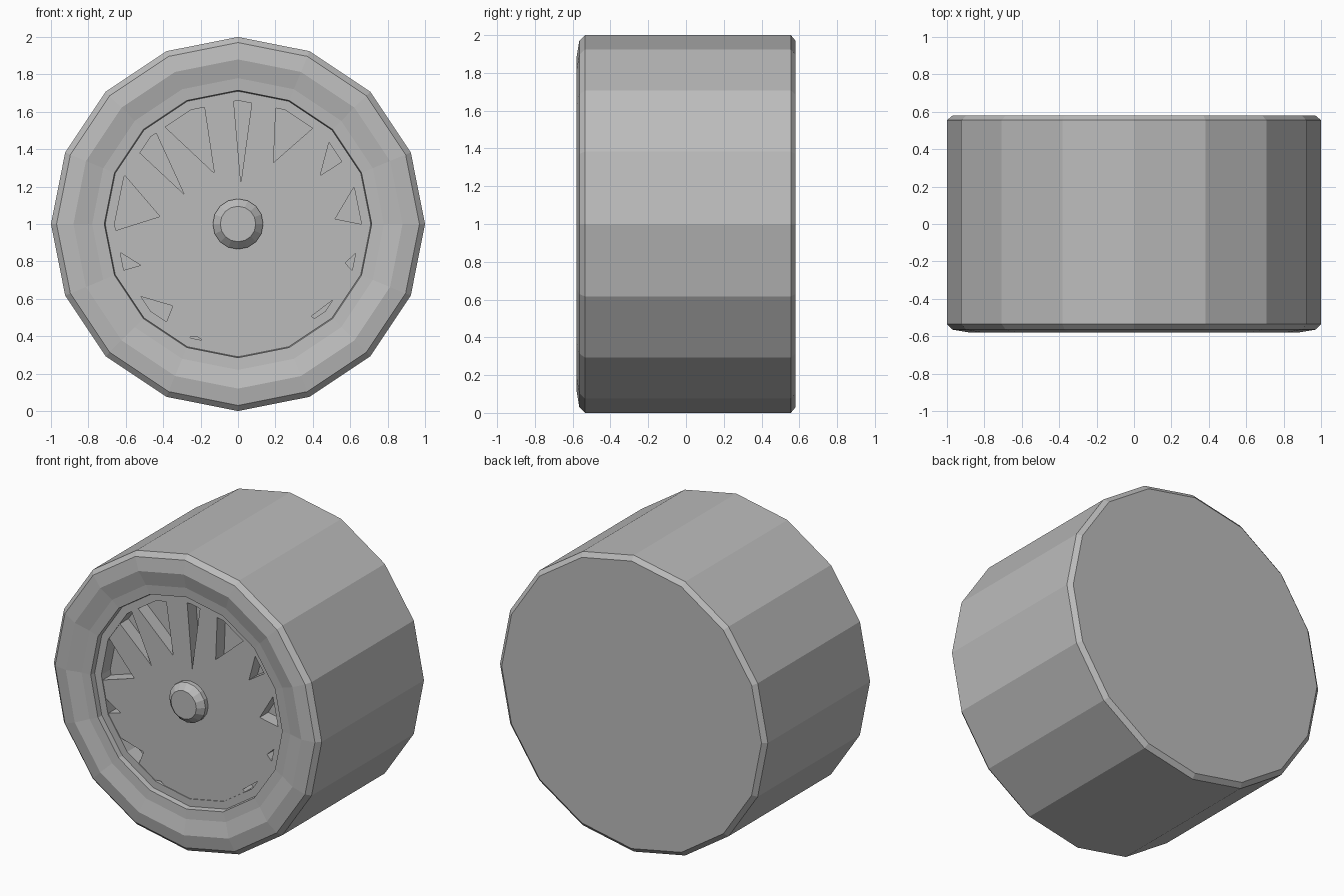
import bpy, bmesh
from math import cos, sin, radians, tau

cube = bpy.data.objects.get("Cube")
if cube:
    bpy.data.objects.remove(cube)

SIDES = 16
grey = bpy.data.materials.new("plain grey")
grey.use_nodes = True
grey.diffuse_color = (0.5, 0.5, 0.5, 1)
grey.node_tree.nodes["Principled BSDF"].inputs["Base Color"].default_value = (0.5, 0.5, 0.5, 1)


def finish(bm, name):
    bmesh.ops.recalc_face_normals(bm, faces=bm.faces)
    mesh = bpy.data.meshes.new(name)
    bm.to_mesh(mesh)
    bm.free()
    mesh.materials.append(grey)
    obj = bpy.data.objects.new(name, mesh)
    bpy.context.collection.objects.link(obj)
    return obj


def lathe(name, profile):
    """Spin (radius, y) points around the wheel axis and cap both ends."""
    bm = bmesh.new()
    rings = [[bm.verts.new((r * cos(tau * i / SIDES), y, 1 + r * sin(tau * i / SIDES)))
              for i in range(SIDES)] for r, y in profile]
    for a, b in zip(rings, rings[1:]):
        for i in range(SIDES):
            j = (i + 1) % SIDES
            bm.faces.new((a[i], a[j], b[j], b[i]))
    bm.faces.new(rings[0])
    bm.faces.new(rings[-1])
    return finish(bm, name)


def polar(angle, r, y):
    return (r * cos(radians(angle)), y, 1 + r * sin(radians(angle)))


# Tyre with rounded shoulder, stepped rim and sunken centre
lathe("tyre_and_rim", [
    (0.97, 0.58), (1.0, 0.555), (1.0, -0.535), (0.97, -0.565), (0.88, -0.58),
    (0.78, -0.555), (0.715, -0.55), (0.71, -0.515), (0.66, -0.515), (0.66, -0.42)])

# Spoke plate filling the recess
plate = lathe("spoke_plate", [(0.66, -0.42), (0.66, -0.51)])

# Hub cap with bevelled edge
lathe("hub_cap", [(0.135, -0.45), (0.135, -0.54), (0.095, -0.58)])

# Pointed openings between spokes: start angle, end angle, tip angle, tip radius
openings = [
    (83.5, 92, 86, 0.22), (106, 127, 115, 0.3), (132, 144, 151, 0.33),
    (157, 183, 174.5, 0.42), (193, 202, 203, 0.565), (216, 234, 231.5, 0.56),
    (247, 254, 250, 0.64), (309, 323, 308.5, 0.63), (338, 347, 340, 0.61),
    (0, 18, 3, 0.52), (31, 42, 30.5, 0.51), (52, 72, 60, 0.38)]
bm = bmesh.new()
for start, end, tip, radius in openings:
    outline = [(tip, radius), (start, 0.655), (start, 0.75), (end, 0.75), (end, 0.655)]
    front, back = ([bm.verts.new(polar(a, r, y)) for a, r in outline] for y in (-0.7, -0.3))
    bm.faces.new(front)
    bm.faces.new(back)
    for i in range(len(outline)):
        j = (i + 1) % len(outline)
        bm.faces.new((front[i], front[j], back[j], back[i]))
cutter = finish(bm, "opening_cutter")
cutter.hide_render = True
cutter.hide_viewport = True

cut = plate.modifiers.new("openings", "BOOLEAN")
cut.operation = "DIFFERENCE"
cut.solver = "EXACT"
cut.object = cutter
